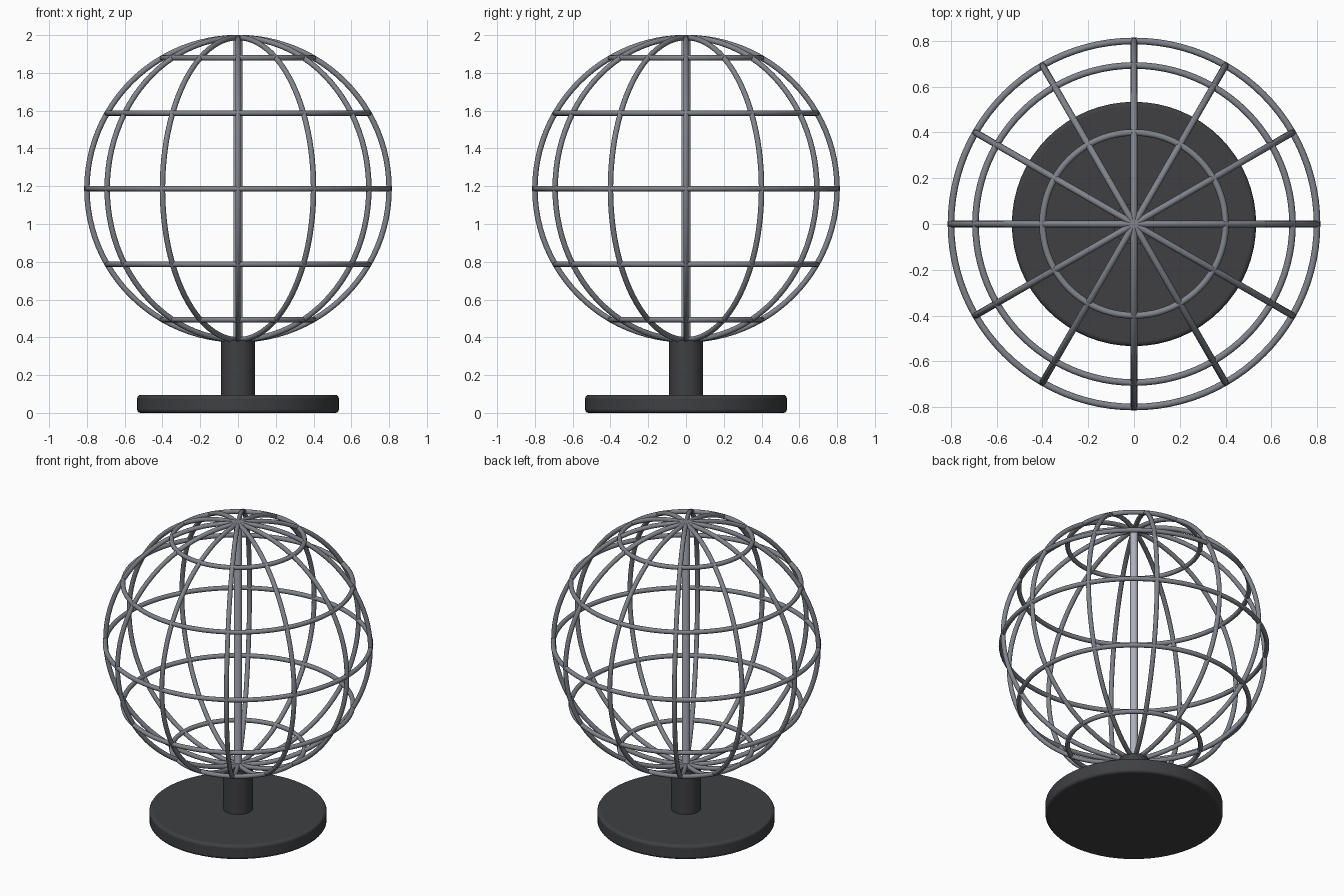
import bpy, math

if "Cube" in bpy.data.objects:
    bpy.data.objects.remove(bpy.data.objects["Cube"])

CZ, R, TUBE = 1.187, 0.80, 0.0145


def material(name, rgb):
    m = bpy.data.materials.new(name)
    m.diffuse_color = (*rgb, 1)
    m.use_nodes = True
    m.node_tree.nodes["Principled BSDF"].inputs["Base Color"].default_value = m.diffuse_color
    return m


STEEL = material("steel", (0.22, 0.23, 0.26))
DARK = material("dark_metal", (0.05, 0.051, 0.055))
ROD = material("bright_steel", (0.42, 0.44, 0.5))


def finish(name, mat):
    ob = bpy.context.object
    ob.name = name
    ob.data.materials.append(mat)
    bpy.ops.object.shade_smooth_by_angle(angle=math.radians(40))
    return ob


def ring(name, radius, z, rot=(0, 0, 0)):
    bpy.ops.mesh.primitive_torus_add(major_radius=radius, minor_radius=TUBE,
                                     major_segments=96, minor_segments=12,
                                     location=(0, 0, z), rotation=rot)
    return finish(name, STEEL)


def cylinder(name, radius, z0, z1, mat, bevel=0):
    bpy.ops.mesh.primitive_cylinder_add(vertices=64, radius=radius, depth=z1 - z0,
                                        location=(0, 0, (z0 + z1) / 2))
    ob = finish(name, mat)
    if bevel:
        b = ob.modifiers.new("rounded_edge", 'BEVEL')
        b.width, b.segments = bevel, 4
        b.limit_method = 'ANGLE'
    return ob


# Stand
cylinder("base", 0.534, 0, 0.095, DARK, 0.018)
cylinder("post", 0.09, 0.09, 0.385, DARK)

# Central axis between the poles
cylinder("axis_rod", 0.024, CZ - R, CZ + R, ROD)

# Meridian hoops
for i in range(6):
    ring(f"meridian_{i + 1}", R, CZ, (math.pi / 2, 0, i * math.pi / 6))

# Latitude hoops
for i, deg in enumerate((-60, -30, 0, 30, 60)):
    a = math.radians(deg)
    ring(f"latitude_{i + 1}", R * math.cos(a), CZ + R * math.sin(a))
